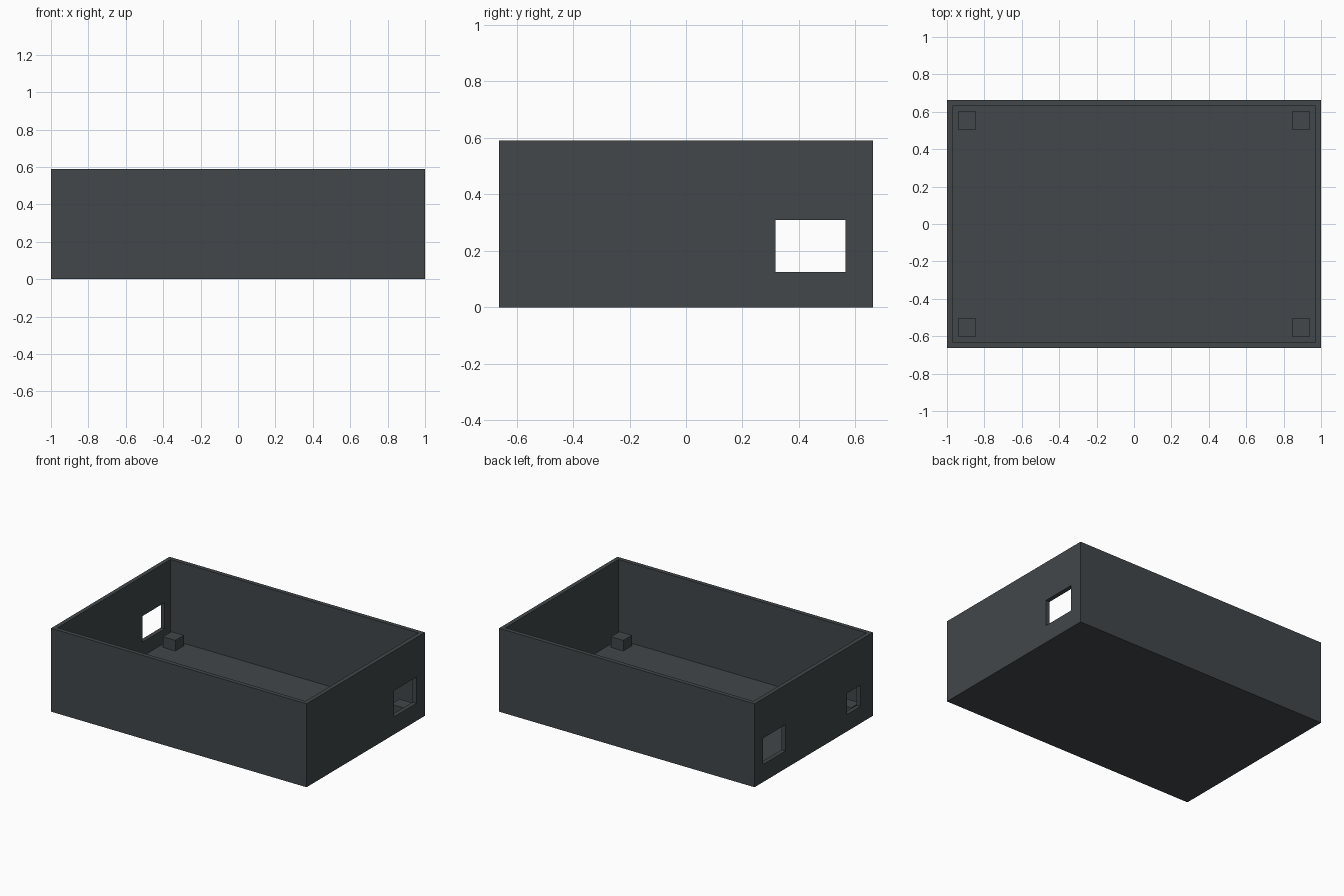
import bpy
from mathutils import Vector

if "Cube" in bpy.data.objects:
    bpy.data.objects.remove(bpy.data.objects["Cube"], do_unlink=True)

# Overall proportions
HALF_X, HALF_Y, HEIGHT = 1.0, 0.662, 0.59
WALL, FLOOR = 0.03, 0.025
POST, POST_TOP = 0.096, 0.1

charcoal = bpy.data.materials.new("charcoal_plastic")
charcoal.use_nodes = True
colour = (0.054, 0.063, 0.068, 1)
charcoal.diffuse_color = colour
charcoal.node_tree.nodes["Principled BSDF"].inputs["Base Color"].default_value = colour


def box(name, low, high):
    """Axis-aligned box between two corners."""
    low, high = Vector(low), Vector(high)
    bpy.ops.mesh.primitive_cube_add(size=1, location=(low + high) / 2)
    obj = bpy.context.object
    obj.name = name
    obj.scale = high - low
    bpy.ops.object.transform_apply(location=False, rotation=False, scale=True)
    obj.data.materials.append(charcoal)
    return obj


def cut(target, name, low, high):
    """Subtract a box from the target, then discard the cutter."""
    cutter = box(name, low, high)
    cutter.hide_render = True
    mod = target.modifiers.new(name, "BOOLEAN")
    mod.operation = "DIFFERENCE"
    mod.solver = "EXACT"
    mod.object = cutter
    bpy.context.view_layer.objects.active = target
    bpy.ops.object.modifier_apply(modifier=mod.name)
    bpy.data.objects.remove(cutter, do_unlink=True)


# Open-topped tray
tray = box("tray", (-HALF_X, -HALF_Y, 0), (HALF_X, HALF_Y, HEIGHT))
cut(tray, "cavity", (WALL - HALF_X, WALL - HALF_Y, FLOOR),
    (HALF_X - WALL, HALF_Y - WALL, HEIGHT + WALL))

# Openings in the end walls: side, y range, z range
openings = [
    ("left_port", 1, (0.317, 0.565), (0.125, 0.31)),
    ("right_port", -1, (0.317, 0.565), (0.125, 0.31)),
    ("right_small_port", -1, (-0.52, -0.37), (0.12, 0.27)),
]
for name, side, ys, zs in openings:
    x = side * HALF_X
    cut(tray, name, (x - 2 * WALL, ys[0], zs[0]), (x + 2 * WALL, ys[1], zs[1]))

# Square mounting posts in the corners, slightly sunk into the floor
for x_name, sx in (("left", 1), ("right", -1)):
    for y_name, sy in (("back", 1), ("front", -1)):
        x, y, h = sx * 0.892, sy * 0.553, POST / 2
        box(f"{y_name}_{x_name}_post", (x - h, y - h, FLOOR / 2),
            (x + h, y + h, POST_TOP))
